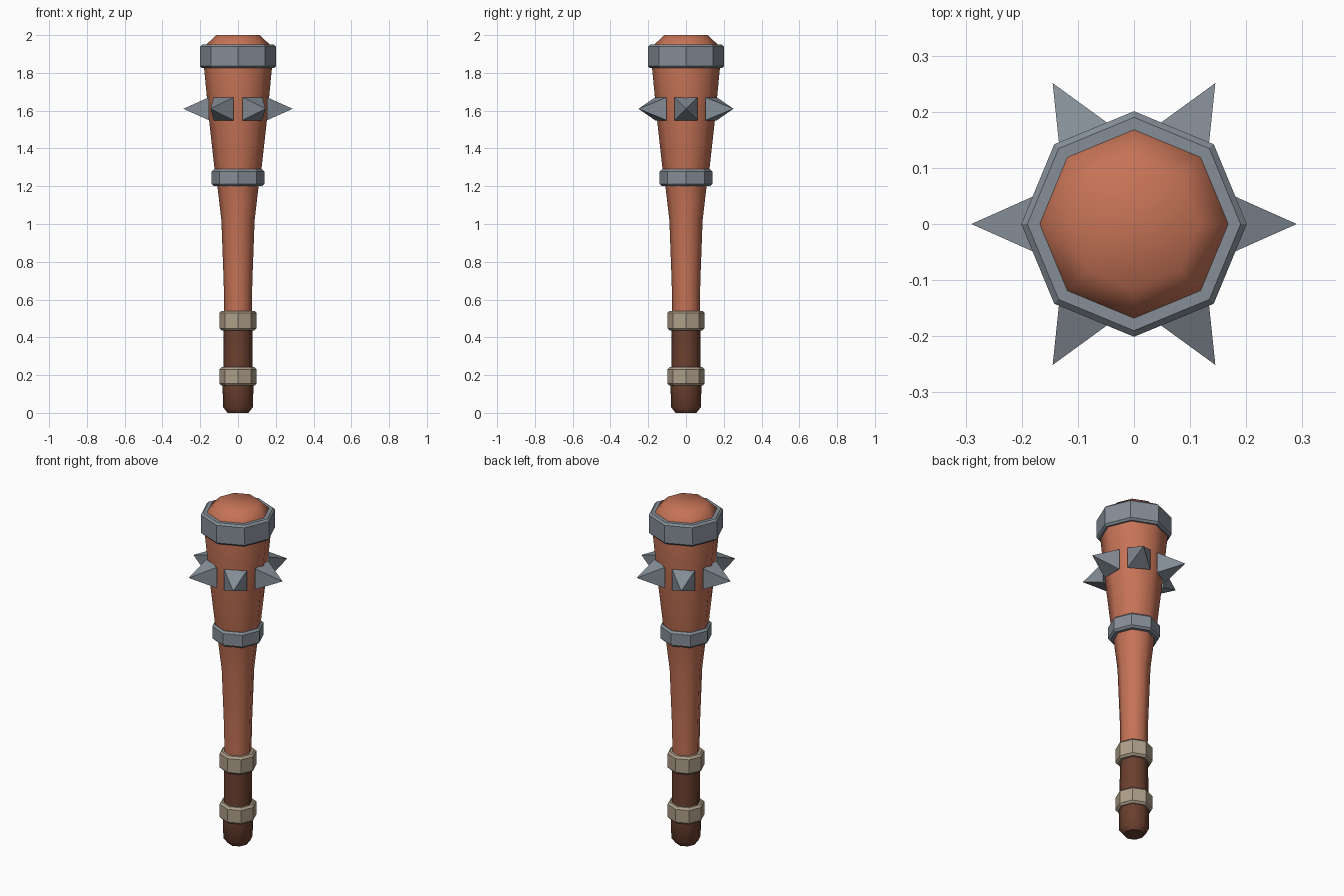
import bpy, bmesh, math
from mathutils import Matrix

if "Cube" in bpy.data.objects:
    bpy.data.objects.remove(bpy.data.objects["Cube"])

SIDES = 8


def material(name, rgb):
    m = bpy.data.materials.new(name)
    m.diffuse_color = (*rgb, 1)
    m.use_nodes = True
    m.node_tree.nodes["Principled BSDF"].inputs["Base Color"].default_value = m.diffuse_color
    return m


wood = material("reddish_wood", (0.56, 0.172, 0.094))
dark = material("dark_grip", (0.145, 0.05, 0.028))
cloth = material("tan_wrap", (0.42, 0.345, 0.25))
steel = material("grey_steel", (0.235, 0.27, 0.31))


def finish(name, bm, mat, angle=None):
    bmesh.ops.recalc_face_normals(bm, faces=bm.faces[:])
    mesh = bpy.data.meshes.new(name)
    bm.to_mesh(mesh)
    bm.free()
    mesh.materials.append(mat)
    ob = bpy.data.objects.new(name, mesh)
    bpy.context.collection.objects.link(ob)
    if angle:
        bpy.ops.object.select_all(action='DESELECT')
        bpy.context.view_layer.objects.active = ob
        ob.select_set(True)
        bpy.ops.object.shade_smooth_by_angle(angle=math.radians(angle))
    return ob


def lathe(name, profile, mat, closed=False, angle=None):
    """Turn (radius, height) points around z; closed makes a hollow ring."""
    bm = bmesh.new()
    rings = []
    for r, z in profile:
        rings.append([bm.verts.new((r * math.cos(a), r * math.sin(a), z))
                      for a in (math.tau * i / SIDES for i in range(SIDES))])
    pairs = list(zip(rings, rings[1:]))
    if closed:
        pairs.append((rings[-1], rings[0]))
    else:
        bm.faces.new(rings[0])
        bm.faces.new(rings[-1])
    for a, b in pairs:
        for i in range(SIDES):
            j = (i + 1) % SIDES
            bm.faces.new((a[i], a[j], b[j], b[i]))
    return finish(name, bm, mat, angle)


def band(name, inner, outer, z0, z1, mat, bevel=0.011):
    lathe(name, [(inner, z0), (outer - bevel, z0), (outer, z0 + bevel),
                 (outer, z1 - bevel), (outer - bevel, z1), (inner, z1)],
          mat, closed=True)


# Handle and flared club head
lathe("grip", [(0.055, 0), (0.079, 0.03), (0.082, 0.15), (0.077, 0.24),
               (0.075, 0.5)], dark, angle=50)
lathe("club_body", [(0.072, 0.49), (0.076, 0.7), (0.088, 1.02), (0.109, 1.2),
                    (0.124, 1.29), (0.154, 1.56), (0.18, 1.83),
                    (0.168, 1.95), (0.115, 2.0)], wood, angle=50)

# Cloth wraps and steel bands
band("lower_wrap", 0.07, 0.099, 0.145, 0.242, cloth)
band("upper_wrap", 0.06, 0.099, 0.437, 0.54, cloth)
band("middle_band", 0.10, 0.139, 1.2, 1.29, steel)
band("top_band", 0.16, 0.201, 1.825, 1.95, steel)

# Six square spikes around the head
for k in range(6):
    bm = bmesh.new()
    h, base, tip = 0.061, 0.153, 0.29
    corners = [bm.verts.new((base, y, z))
               for y, z in ((-h, -h), (h, -h), (h, h), (-h, h))]
    point = bm.verts.new((tip, 0, 0))
    bm.faces.new(corners)
    for i in range(4):
        bm.faces.new((corners[i], corners[(i + 1) % 4], point))
    bm.transform(Matrix.Translation((0, 0, 1.61))
                 @ Matrix.Rotation(math.tau * k / 6, 4, 'Z'))
    finish(f"spike_{k + 1}", bm, steel)
